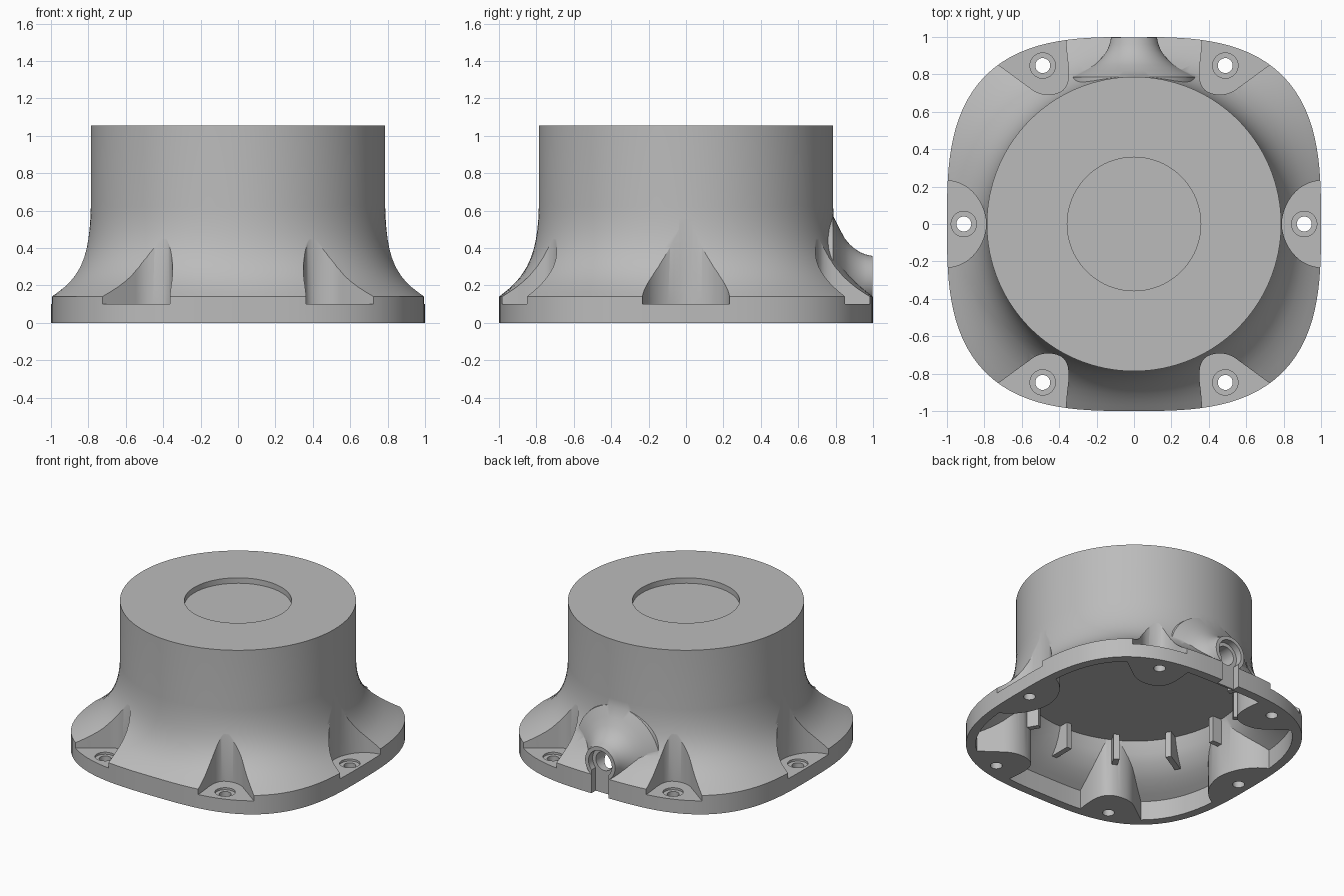
import bpy, bmesh, math
from mathutils import Matrix

cube = bpy.data.objects.get("Cube")
if cube:
    bpy.data.objects.remove(cube, do_unlink=True)

gray = bpy.data.materials.new("matte gray")
gray.use_nodes = True
gray.diffuse_color = (0.5, 0.5, 0.5, 1)
gray.node_tree.nodes["Principled BSDF"].inputs["Base Color"].default_value = gray.diffuse_color

SEG = 128
TOP_R = 0.787
TOP_Z = 1.055
PORT_Z = 0.235


def loft(name, rings):
    """Closed solid through rings of equal point count."""
    bm = bmesh.new()
    loops = [[bm.verts.new(p) for p in ring] for ring in rings]
    n = len(loops[0])
    for a, b in zip(loops, loops[1:]):
        for i in range(n):
            j = (i + 1) % n
            bm.faces.new((a[i], a[j], b[j], b[i]))
    bm.faces.new(loops[0][::-1])
    bm.faces.new(loops[-1])
    bmesh.ops.recalc_face_normals(bm, faces=bm.faces)
    mesh = bpy.data.meshes.new(name)
    bm.to_mesh(mesh)
    bm.free()
    obj = bpy.data.objects.new(name, mesh)
    bpy.context.collection.objects.link(obj)
    return obj


def prism(name, outline, z0, z1):
    return loft(name, [[(x, y, z) for x, y in outline] for z in (z0, z1)])


def cylinder(name, x, y, r, z0, z1, n=32):
    angles = [math.tau * i / n for i in range(n)]
    return prism(name, [(x + r * math.cos(a), y + r * math.sin(a)) for a in angles], z0, z1)


def port_turned(name, profile, n=64):
    """Solid turned about the horizontal axis of the rear port."""
    angles = [math.tau * i / n for i in range(n)]
    return loft(name, [[(r * math.cos(a), y, PORT_Z + r * math.sin(a)) for a in angles]
                       for y, r in profile])


def boolean(target, tool, operation="DIFFERENCE"):
    mod = target.modifiers.new("cut", "BOOLEAN")
    mod.operation = operation
    mod.solver = "EXACT"
    mod.object = tool
    graph = bpy.context.evaluated_depsgraph_get()
    mesh = bpy.data.meshes.new_from_object(target.evaluated_get(graph))
    target.modifiers.clear()
    target.data = mesh
    bpy.data.objects.remove(tool, do_unlink=True)


def rounded(points, rounds=3):
    """Corner cutting of a closed outline."""
    for _ in range(rounds):
        out = []
        for (ax, ay), (bx, by) in zip(points, points[1:] + points[:1]):
            out += [(ax * .75 + bx * .25, ay * .75 + by * .25),
                    (ax * .25 + bx * .75, ay * .25 + by * .75)]
        points = out
    return points


# Flare: height and share of the way from round neck to squarish foot
FLARE = [(0.14, 1), (0.165, .85), (0.19, .71), (0.22, .57), (0.25, .45), (0.3, .3),
         (0.35, .195), (0.4, .12), (0.45, .07), (0.5, .035), (0.56, .01), (0.62, 0)]


def flare_ring(z, share, inset=0):
    ring = []
    for i in range(SEG):
        a = math.tau * i / SEG
        c, s = math.cos(a), math.sin(a)
        foot = (abs(c) ** 3 + abs(s) ** 3) ** (-1 / 3)
        r = TOP_R + (foot - TOP_R) * share - inset
        ring.append((r * c, r * s, z))
    return ring


# Outer body with flared rear port
housing = loft("housing", [flare_ring(z, t) for z, t in [(0, 1)] + FLARE + [(TOP_Z, 0)]])
port = port_turned("port_boss", [(.6, .36), (.785, .34), (.82, .27), (.85, .215), (.875, .185),
                                 (.9, .163), (.93, .143), (.96, .131), (.998, .122)])
boolean(housing, port, "UNION")

# Screw pockets: outlines, hole centres and their mirrored copies
side = rounded([(1.2, .26), (1.02, .24), (.91, .215), (.83, .14), (.79, .04),
                (.79, -.04), (.83, -.14), (.91, -.215), (1.02, -.24), (1.2, -.26)])
corner = rounded([(.37, 1.2), (.365, .95), (.345, .8), (.365, .72), (.43, .69),
                  (.51, .695), (.58, .745), (.73, .855), (1.0, 1.05), (1.0, 1.2)])
pockets = []
for sx in (1, -1):
    pockets.append(([(x * sx, y) for x, y in side], (.91 * sx, 0)))
    for sy in (1, -1):
        pockets.append(([(x * sx, y * sy) for x, y in corner], (.488 * sx, .847 * sy)))

# Hollow underside, leaving screw bosses and ribs standing
cavity = loft("cavity", [flare_ring(z, t, .065)
                         for z, t in [(-.6, 1), (0, 1)] + FLARE[:7] + [(.43, .09)]])
for outline, (hx, hy) in pockets:
    grown = [(hx + (x - hx) * 1.38, hy + (y - hy) * 1.38) for x, y in outline]
    boolean(cavity, prism("boss", grown, -1, 1))
for i in range(12):
    rib = prism("rib", [(.67, -.02), (.85, -.02), (.85, .02), (.67, .02)], .24, .6)
    rib.data.transform(Matrix.Rotation(math.tau * i / 12, 4, "Z"))
    boolean(cavity, rib)
boolean(housing, cavity)

# Pockets, counterbores and screw holes
for outline, (hx, hy) in pockets:
    boolean(housing, prism("pocket", outline, .1, .7))
    boolean(housing, cylinder("counterbore", hx, hy, .068, .085, .2))
    boolean(housing, cylinder("screw_hole", hx, hy, .04, -.2, .2))

# Shallow round recess in the top
boolean(housing, cylinder("top_recess", 0, 0, .357, TOP_Z - .04, TOP_Z + .2, 96))

# Cable port bore, seat and slot down to the base
boolean(housing, port_turned("port_bore", [(.7, .068), (1.2, .068)]))
boolean(housing, port_turned("port_seat", [(.95, .095), (1.2, .095)]))
boolean(housing, prism("cable_slot", [(-.07, .95), (.07, .95), (.07, 1.2), (-.07, 1.2)],
                       -.2, PORT_Z))

housing.data.materials.clear()
housing.data.materials.append(gray)
for poly in housing.data.polygons:
    poly.material_index = 0
bpy.ops.object.select_all(action="DESELECT")
housing.select_set(True)
bpy.context.view_layer.objects.active = housing
bpy.ops.object.shade_smooth_by_angle(angle=math.radians(30))
